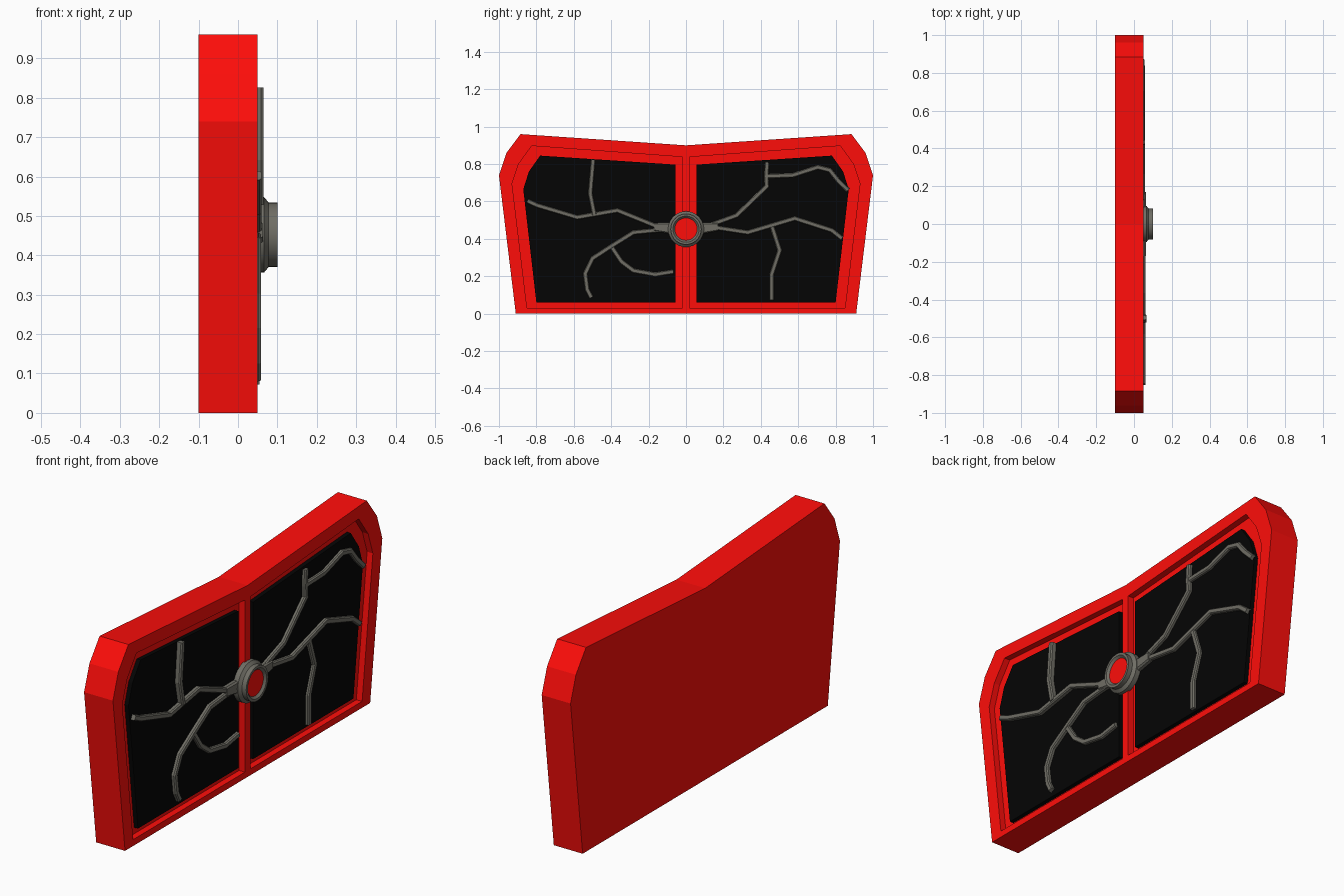
import bpy, bmesh, math
from mathutils import Vector

if "Cube" in bpy.data.objects:
    bpy.data.objects.remove(bpy.data.objects["Cube"])

HUB_Z = 0.452


def material(name, rgb):
    m = bpy.data.materials.new(name)
    m.diffuse_color = (*rgb, 1)
    m.use_nodes = True
    m.node_tree.nodes["Principled BSDF"].inputs["Base Color"].default_value = m.diffuse_color
    return m


RED = material("red", (1.0, 0.004, 0.003))
BLACK = material("black", (0.0015, 0.0015, 0.0015))
GREY = material("grey", (0.16, 0.155, 0.13))


def finish(name, bm, mat, mirror=False):
    bmesh.ops.recalc_face_normals(bm, faces=bm.faces[:])
    me = bpy.data.meshes.new(name)
    bm.to_mesh(me)
    bm.free()
    me.materials.append(mat)
    ob = bpy.data.objects.new(name, me)
    bpy.context.collection.objects.link(ob)
    if mirror:
        mod = ob.modifiers.new("mirror", 'MIRROR')
        mod.use_axis = (False, True, False)
    return ob


def stack(bm, loops, skip=()):
    """Bridge a sequence of equal-length point loops and cap both ends."""
    rings = [[bm.verts.new(p) for p in loop] for loop in loops]
    n = len(rings[0])
    for k, (a, b) in enumerate(zip(rings, rings[1:])):
        for i in range(n):
            if (k, i) not in skip:
                j = (i + 1) % n
                bm.faces.new((a[i], a[j], b[j], b[i]))
    bm.faces.new(rings[0])
    bm.faces.new(rings[-1])


def at(x, outline):
    return [(x, y, z) for y, z in outline]


# Half outlines (y, z), mirrored across the middle
OUTER = [(0, 0), (.91, 0), (1, .74), (.96, .86), (.885, .96), (0, .9)]
STEP = [(.02, .03), (.85, .03), (.93, .695), (.895, .80), (.825, .897), (.02, .838)]
PANEL = [(.055, .06), (.80, .06), (.87, .665), (.84, .76), (.78, .845), (.055, .797)]

# Frame with a recessed window on each side
bm = bmesh.new()
stack(bm, [at(-.1, OUTER), at(.05, OUTER), at(.05, STEP), at(.02, STEP)], skip={(0, 5)})
finish("frame", bm, RED, mirror=True)

# Dark window panels standing proud of the recess floor
bm = bmesh.new()
stack(bm, [at(.015, PANEL), at(.04, PANEL)])
finish("window_panel", bm, BLACK, mirror=True)


# Branching veins: mitred sweep of a chamfered section
def vein(name, pts, top, w=.0125):
    pts = [Vector(p) for p in pts]
    loops = []
    for i, p in enumerate(pts):
        a = (p - pts[i - 1]).normalized() if i else None
        b = (pts[i + 1] - p).normalized() if i < len(pts) - 1 else None
        a, b = a or b, b or a
        t = (a + b).normalized()
        side = Vector((-t.y, t.x)) / max(t.dot(a), .6)
        section = [(-w, .035), (-w, top - .006), (-w * .65, top),
                   (w * .65, top), (w, top - .006), (w, .035)]
        loops.append([(x, *(p + side * s)) for s, x in section])
    bm = bmesh.new()
    stack(bm, loops)
    finish(name, bm, GREY)


vein("left_upper_vein", [(-.1, .468), (-.169, .472), (-.367, .552), (-.582, .515),
                         (-.796, .579), (-.848, .603)], .060)
vein("left_upper_branch", [(-.49, .53), (-.512, .643), (-.496, .825)], .065)
vein("left_lower_vein", [(-.1, .447), (-.169, .445), (-.281, .434), (-.40, .36), (-.50, .295),
                         (-.539, .214), (-.528, .129), (-.506, .086)], .058)
vein("left_lower_branch", [(-.40, .36), (-.346, .279), (-.281, .23),
                           (-.164, .209), (-.067, .225)], .056)
vein("right_upper_vein", [(.09, .462), (.14, .478), (.27, .525), (.432, .681),
                          (.429, .735), (.434, .81)], .057)
vein("right_upper_branch", [(.429, .735), (.571, .74), (.705, .783), (.769, .767),
                            (.812, .713), (.866, .66)], .055)
vein("right_lower_vein", [(.1, .465), (.153, .461), (.33, .434), (.582, .509),
                          (.78, .445), (.834, .402)], .057)
vein("right_lower_branch", [(.458, .472), (.501, .338), (.458, .209), (.458, .072)], .055)

# Tapered arms joining the veins to the hub
for s, label in ((-1, "left"), (1, "right")):
    def quad(x, k):
        return [(x, s * .06, HUB_Z + .035 * k), (x, s * .17, HUB_Z + .012 + .022 * k),
                (x, s * .17, HUB_Z + .012 - .022 * k), (x, s * .06, HUB_Z - .03 * k)]
    bm = bmesh.new()
    stack(bm, [quad(.035, 1), quad(.055, 1), quad(.063, .75)])
    finish(label + "_hub_arm", bm, GREY)


# Round hub: turned profile of (radius, x)
def turned(name, profile, mat, n=32):
    bm = bmesh.new()
    stack(bm, [[(x, r * math.cos(2 * math.pi * i / n), HUB_Z + r * math.sin(2 * math.pi * i / n))
                for i in range(n)] for r, x in profile])
    ob = finish(name, bm, mat)
    bpy.context.view_layer.objects.active = ob
    ob.select_set(True)
    bpy.ops.object.shade_smooth_by_angle(angle=math.radians(30))
    ob.select_set(False)


turned("hub_ring", [(.096, .042), (.096, .066), (.084, .076), (.082, .078), (.082, .1),
                    (.07, .1), (.06, .09), (.06, .08)], GREY)
turned("hub_button", [(.06, .075), (.06, .09)], RED)
